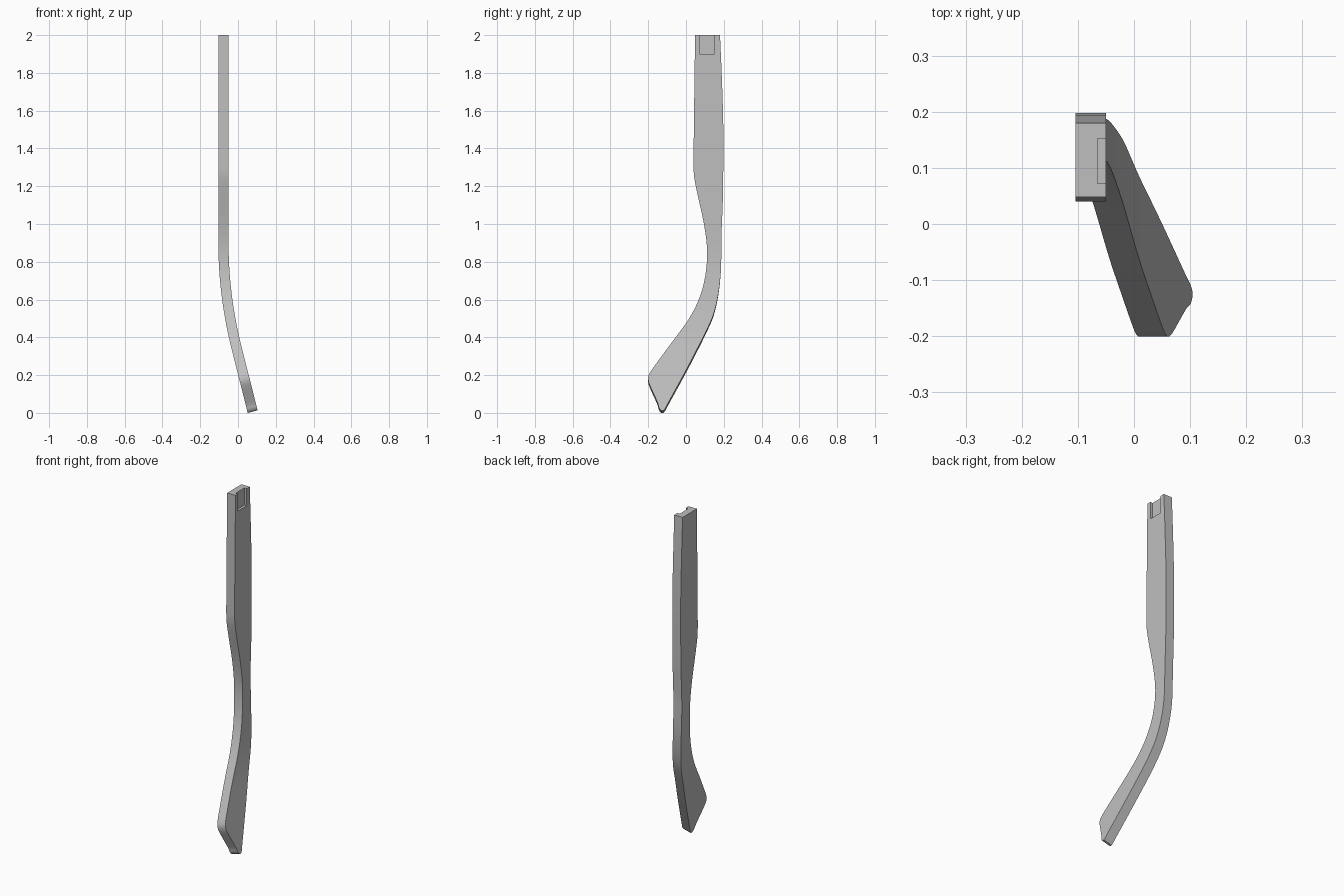
import bpy
import bmesh
import math

default = bpy.data.objects.get("Cube")
if default:
    bpy.data.objects.remove(default, do_unlink=True)

# Material
grey = bpy.data.materials.new("plain grey")
grey.use_nodes = True
colour = (0.52, 0.52, 0.52, 1)
grey.diffuse_color = colour
grey.node_tree.nodes["Principled BSDF"].inputs["Base Color"].default_value = colour

# Edge profiles of the arm as (height, y), from the tip upward
FRONT = [(0, -.131), (.012, -.142), (.04, -.15), (.13, -.19), (.155, -.199), (.178, -.2),
         (.205, -.188), (.35, -.083), (.48, .01), (.575, .06), (.675, .093), (.79, .11),
         (.89, .11), (1.01, .093), (1.18, .056), (1.25, .043), (1.3, .04), (1.45, .041), (2, .048)]
BACK = [(0, -.119), (.012, -.109), (.035, -.097), (.25, .02), (.437, .114), (.52, .148),
        (.63, .172), (.76, .185), (.945, .188), (1.13, .195), (1.4, .198), (1.55, .197),
        (1.77, .19), (2, .18)]
LEFT_X, THICKNESS = -.104, .054
BEND_TOP, BEND_END, BEND = .9, .33, .222


def edge_y(points, z):
    """Smooth (Hermite) interpolation of an edge at a height."""
    def slope(i):
        a, b = points[max(i - 1, 0)], points[min(i + 1, len(points) - 1)]
        return (b[1] - a[1]) / (b[0] - a[0])
    i = 0
    while i < len(points) - 2 and z > points[i + 1][0]:
        i += 1
    (z0, y0), (z1, y1) = points[i], points[i + 1]
    h = z1 - z0
    t = (z - z0) / h
    return (y0 * (1 + 2 * t) * (1 - t) ** 2 + y1 * t * t * (3 - 2 * t)
            + h * t * (1 - t) * (slope(i) * (1 - t) - slope(i + 1) * t))


def bend(z):
    """Sideways offset and slope of the curved lower part."""
    d = max(BEND_TOP - z, 0)
    limit = BEND_TOP - BEND_END
    curved = min(d, limit)
    slope = 2 * BEND * curved
    return BEND * curved ** 2 + slope * (d - curved), slope


# Arm: horizontal slices, closer together near the tip
heights = [.24 * (i / 28) ** 1.3 for i in range(28)]
heights += [.24 + i * .02 for i in range(54)] + [1.32 + i * .085 for i in range(9)]
bm = bmesh.new()
rings = []
for z in heights:
    offset, slope = bend(z)
    length = math.hypot(1, slope)
    x0 = LEFT_X + offset
    x1 = x0 + THICKNESS / length
    z1 = z + THICKNESS * slope / length
    front, back = edge_y(FRONT, z), edge_y(BACK, z)
    rings.append([bm.verts.new(p) for p in
                  ((x0, front, z), (x1, front, z1), (x1, back, z1), (x0, back, z))])
for low, high in zip(rings, rings[1:]):
    for i in range(4):
        j = (i + 1) % 4
        bm.faces.new((low[i], low[j], high[j], high[i]))
bm.faces.new(rings[0][::-1])
bm.faces.new(rings[-1])
bmesh.ops.recalc_face_normals(bm, faces=bm.faces)
mesh = bpy.data.meshes.new("temple_arm")
bm.to_mesh(mesh)
bm.free()
mesh.materials.append(grey)
arm = bpy.data.objects.new("temple_arm", mesh)
bpy.context.collection.objects.link(arm)

# Hinge recess cut into the inner side at the top
bpy.ops.mesh.primitive_cube_add(size=1, location=(-.015, .112, 2))
cutter = bpy.context.object
cutter.name = "hinge_recess_cutter"
cutter.scale = (.1, .08, .2)
cutter.hide_render = True
cutter.data.materials.append(grey)
bpy.context.view_layer.update()

bpy.ops.object.select_all(action='DESELECT')
arm.select_set(True)
bpy.context.view_layer.objects.active = arm
cut = arm.modifiers.new("hinge_recess", 'BOOLEAN')
cut.operation = 'DIFFERENCE'
cut.solver = 'EXACT'
cut.object = cutter
bpy.ops.object.modifier_apply(modifier=cut.name)
bpy.data.objects.remove(cutter, do_unlink=True)
bpy.ops.object.shade_smooth_by_angle(angle=math.radians(35))
